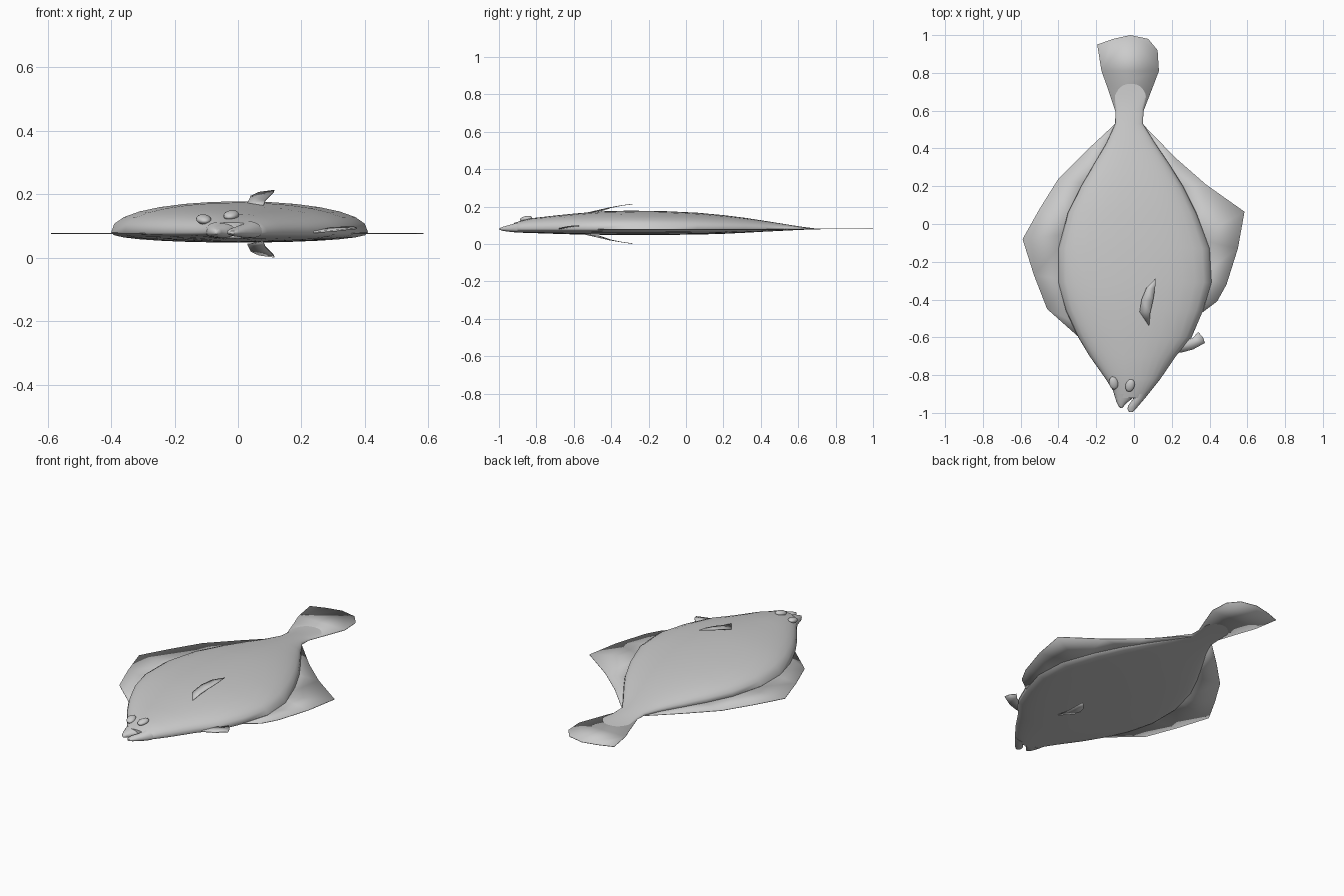
import bpy, bmesh, math
from mathutils import Vector

old = bpy.data.objects.get("Cube")
if old:
    bpy.data.objects.remove(old, do_unlink=True)

grey = bpy.data.materials.new("fish grey")
grey.use_nodes = True
COLOUR = (0.6, 0.6, 0.6, 1)
grey.diffuse_color = COLOUR
grey.node_tree.nodes["Principled BSDF"].inputs["Base Color"].default_value = COLOUR

RIM = 0.08   # height of the body's outer edge


def finish(name, bm, angle=45):
    bmesh.ops.recalc_face_normals(bm, faces=bm.faces)
    mesh = bpy.data.meshes.new(name)
    bm.to_mesh(mesh)
    bm.free()
    mesh.materials.append(grey)
    obj = bpy.data.objects.new(name, mesh)
    bpy.context.collection.objects.link(obj)
    bpy.ops.object.select_all(action='DESELECT')
    obj.select_set(True)
    bpy.context.view_layer.objects.active = obj
    bpy.ops.object.shade_smooth_by_angle(angle=math.radians(angle))
    return obj


def loft(name, stations, sides=28):
    """Skin lens-shaped rings given as (y, x right, x left, z top, z bottom)."""
    bm = bmesh.new()
    rings = []
    for y, x0, x1, top, bottom in stations:
        ring = []
        for i in range(sides):
            a = 2 * math.pi * i / sides
            s = math.sin(a)
            h = top - RIM if s > 0 else RIM - bottom
            z = RIM + math.copysign(abs(s) ** 0.85, s) * h
            x = (x0 + x1) / 2 + (x1 - x0) / 2 * math.cos(a)
            ring.append(bm.verts.new((x, y, z)))
        rings.append(ring)
    for a, b in zip(rings, rings[1:]):
        for i in range(sides):
            j = (i + 1) % sides
            bm.faces.new((a[i], a[j], b[j], b[i]))
    bm.faces.new(rings[0])
    bm.faces.new(rings[-1])
    return finish(name, bm, 60)


def fin(name, points, z=0.077, thick=0.003):
    """Thin plate from an outline of 2D points at height z, or 3D points."""
    bm = bmesh.new()
    verts = [bm.verts.new(p if len(p) == 3 else (p[0], p[1], z)) for p in points]
    face = bm.faces.new(verts)
    bmesh.ops.triangulate(bm, faces=[face])
    obj = finish(name, bm)
    mod = obj.modifiers.new("thickness", 'SOLIDIFY')
    mod.thickness = thick
    mod.offset = 0
    return obj


# Body, from the mouth corner to the tail root
loft("body", [
    (-0.92, -0.100, 0.060, 0.112, 0.062),
    (-0.88, -0.112, 0.092, 0.124, 0.060),
    (-0.82, -0.150, 0.140, 0.138, 0.058),
    (-0.70, -0.235, 0.222, 0.152, 0.054),
    (-0.60, -0.295, 0.305, 0.162, 0.051),
    (-0.46, -0.360, 0.365, 0.174, 0.049),
    (-0.31, -0.400, 0.410, 0.178, 0.048),
    (-0.13, -0.400, 0.400, 0.176, 0.048),
    (0.06, -0.350, 0.330, 0.167, 0.050),
    (0.20, -0.280, 0.260, 0.154, 0.054),
    (0.32, -0.210, 0.185, 0.139, 0.060),
    (0.43, -0.145, 0.110, 0.122, 0.066),
    (0.53, -0.100, 0.048, 0.106, 0.071),
    (0.61, -0.098, 0.050, 0.093, 0.075),
    (0.69, -0.105, 0.070, 0.083, 0.078),
    (0.76, -0.080, 0.050, 0.081, 0.079),
])

# Open mouth: short snout and longer lower jaw
loft("snout", [
    (-0.90, -0.105, 0.002, 0.115, 0.062),
    (-0.925, -0.098, -0.010, 0.107, 0.063),
    (-0.945, -0.092, -0.036, 0.100, 0.066),
    (-0.962, -0.083, -0.052, 0.093, 0.070),
    (-0.975, -0.073, -0.062, 0.086, 0.075),
], 16)
loft("lower_jaw", [
    (-0.90, -0.005, 0.076, 0.115, 0.062),
    (-0.925, -0.004, 0.056, 0.107, 0.063),
    (-0.96, -0.030, 0.026, 0.097, 0.067),
    (-0.98, -0.035, 0.009, 0.091, 0.070),
    (-0.996, -0.025, -0.008, 0.085, 0.075),
], 16)

# Both eyes on the upper side
for name, pos, turn in (("right_eye", (-0.108, -0.842, 0.121), 0.2),
                        ("left_eye", (-0.021, -0.855, 0.134), -0.3)):
    bm = bmesh.new()
    bmesh.ops.create_uvsphere(bm, u_segments=16, v_segments=10, radius=1)
    eye = finish(name, bm, 180)
    eye.scale = (0.024, 0.035, 0.015)
    eye.location = pos
    eye.rotation_euler = (0.2, 0, turn)

# Long fringe fins along both edges
fin("right_fringe_fin", [
    (-0.10, 0.53), (-0.25, 0.39), (-0.40, 0.24), (-0.50, 0.08), (-0.59, -0.08),
    (-0.53, -0.27), (-0.46, -0.45), (-0.28, -0.61), (-0.26, -0.55),
    (-0.33, -0.30), (-0.33, -0.05), (-0.21, 0.20), (-0.06, 0.50)])
fin("left_fringe_fin", [
    (0.045, 0.53), (0.22, 0.35), (0.38, 0.21), (0.585, 0.065), (0.55, -0.13),
    (0.49, -0.32), (0.44, -0.41), (0.36, -0.47), (0.30, -0.45),
    (0.34, -0.28), (0.33, -0.08), (0.20, 0.20), (0.02, 0.50)])

# Tail fin
fin("tail_fin", [
    (-0.07, 0.52), (-0.10, 0.60), (-0.14, 0.72), (-0.172, 0.81), (-0.195, 0.95),
    (-0.11, 0.98), (-0.02, 1.0), (0.075, 0.98), (0.125, 0.92), (0.132, 0.81),
    (0.09, 0.70), (0.055, 0.61), (0.02, 0.52)], z=0.08)

# Small belly fin on the left edge
fin("belly_fin", [
    (0.20, -0.68, 0.079), (0.25, -0.68, 0.081), (0.31, -0.665, 0.086),
    (0.375, -0.63, 0.093), (0.365, -0.60, 0.096), (0.34, -0.572, 0.097),
    (0.31, -0.605, 0.094), (0.25, -0.62, 0.090)], thick=0.005)

# Side fins, one swept up from the top and one swept down from the underside
OUTLINE = [(0.03, -0.465, 0.0), (0.04, -0.40, 0.022), (0.065, -0.34, 0.034),
           (0.115, -0.287, 0.041), (0.112, -0.34, 0.034),
           (0.10, -0.41, 0.022), (0.086, -0.47, 0.008), (0.08, -0.54, -0.008)]
fin("upper_side_fin", [(x, y, 0.172 + h) for x, y, h in OUTLINE])
fin("lower_side_fin", [(x, y, 0.043 - h) for x, y, h in OUTLINE])
